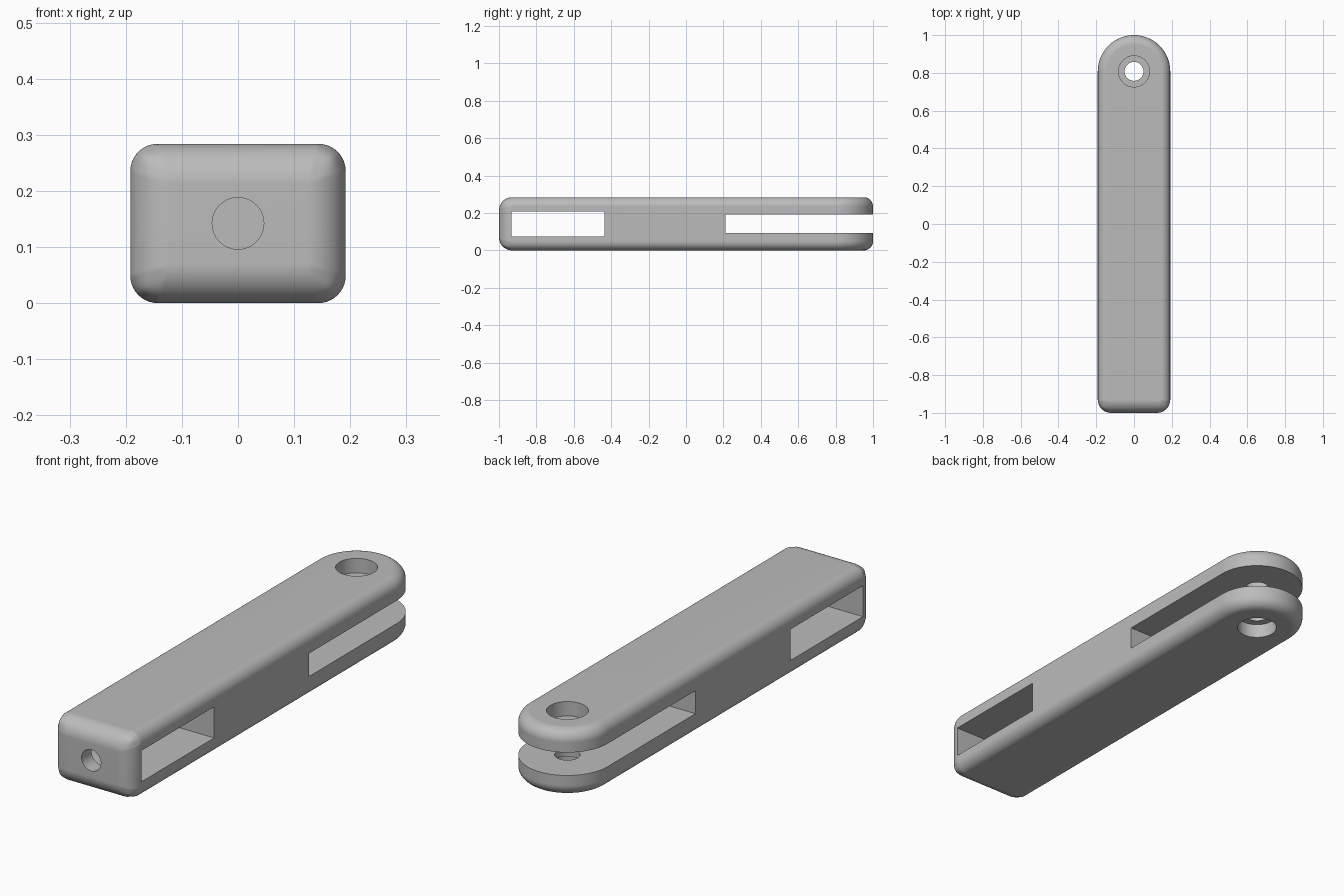
import bpy, bmesh, math
from mathutils import Matrix, Vector

default = bpy.data.objects.get("Cube")
if default:
    bpy.data.objects.remove(default, do_unlink=True)

HALF_W, HEIGHT = 0.192, 0.284
MID = HEIGHT / 2
PIN_Y = 1 - HALF_W

grey = bpy.data.materials.new("grey metal")
grey.use_nodes = True
grey.diffuse_color = (0.5, 0.5, 0.5, 1)
grey.node_tree.nodes["Principled BSDF"].inputs["Base Color"].default_value = (0.5, 0.5, 0.5, 1)


def add_object(name, bm):
    bmesh.ops.recalc_face_normals(bm, faces=bm.faces)
    mesh = bpy.data.meshes.new(name)
    bm.to_mesh(mesh)
    bm.free()
    mesh.materials.append(grey)
    obj = bpy.data.objects.new(name, mesh)
    bpy.context.collection.objects.link(obj)
    return obj


def box_cutter(name, y0, y1, z0, z1):
    bm = bmesh.new()
    place = Matrix.Translation((0, (y0 + y1) / 2, (z0 + z1) / 2))
    bmesh.ops.create_cube(bm, size=1, matrix=place @ Matrix.Diagonal((1, y1 - y0, z1 - z0, 1)))
    return add_object(name, bm)


def round_cutter(name, radius, start, end):
    bm = bmesh.new()
    start, end = Vector(start), Vector(end)
    axis = end - start
    turn = axis.to_track_quat('Z', 'Y').to_matrix().to_4x4()
    bmesh.ops.create_cone(bm, cap_ends=True, segments=64, radius1=radius, radius2=radius,
                          depth=axis.length, matrix=Matrix.Translation((start + end) / 2) @ turn)
    return add_object(name, bm)


# Body: square front end, semicircular back end
outline = [(-HALF_W, -1), (HALF_W, -1)]
for i in range(49):
    a = math.pi * i / 48
    outline.append((HALF_W * math.cos(a), PIN_Y + HALF_W * math.sin(a)))
bm = bmesh.new()
base = bm.faces.new([bm.verts.new((x, y, 0)) for x, y in outline])
top = bmesh.ops.extrude_face_region(bm, geom=[base])["geom"]
bmesh.ops.translate(bm, vec=(0, 0, HEIGHT), verts=[g for g in top if isinstance(g, bmesh.types.BMVert)])

# Front edges get the larger rounding, the rim a smaller one
weight = bm.edges.layers.float.new("bevel_weight_edge")
for e in bm.edges:
    a, b = (v.co for v in e.verts)
    if max(a.y, b.y) < -0.99:
        e[weight] = 1
    elif abs(a.z - b.z) < 0.01:
        e[weight] = 0.7
body = add_object("lever_body", bm)
bevel = body.modifiers.new("rounding", 'BEVEL')
bevel.limit_method = 'WEIGHT'
bevel.width = 0.07
bevel.segments = 10
bevel.use_clamp_overlap = False

# Openings: side window, fork slot, pin hole with counterbores, front hole
cutters = [
    box_cutter("window_cutter", -0.932, -0.437, 0.075, 0.209),
    box_cutter("fork_slot_cutter", 0.21, 1.2, 0.093, 0.192),
    round_cutter("pin_hole_cutter", 0.05, (0, PIN_Y, -0.1), (0, PIN_Y, 0.4)),
    round_cutter("upper_counterbore_cutter", 0.082, (0, PIN_Y, HEIGHT - 0.062), (0, PIN_Y, 0.4)),
    round_cutter("lower_counterbore_cutter", 0.082, (0, PIN_Y, -0.1), (0, PIN_Y, 0.062)),
    round_cutter("front_hole_cutter", 0.046, (0, -1.1, MID), (0, -0.8, MID)),
]
for c in cutters:
    cut = body.modifiers.new(c.name, 'BOOLEAN')
    cut.operation = 'DIFFERENCE'
    cut.solver = 'EXACT'
    cut.object = c

# Freeze the cuts and drop the cutters
bpy.context.view_layer.update()
finished = bpy.data.meshes.new_from_object(body.evaluated_get(bpy.context.evaluated_depsgraph_get()))
body.modifiers.clear()
body.data = finished
finished.materials.clear()
finished.materials.append(grey)
for poly in finished.polygons:
    poly.material_index = 0
for c in cutters:
    bpy.data.objects.remove(c, do_unlink=True)

# Smooth rounding with crisp openings
bpy.ops.object.select_all(action='DESELECT')
body.select_set(True)
bpy.context.view_layer.objects.active = body
bpy.ops.object.shade_smooth_by_angle(angle=math.radians(30))
normals = body.modifiers.new("even_shading", 'WEIGHTED_NORMAL')
normals.keep_sharp = True
